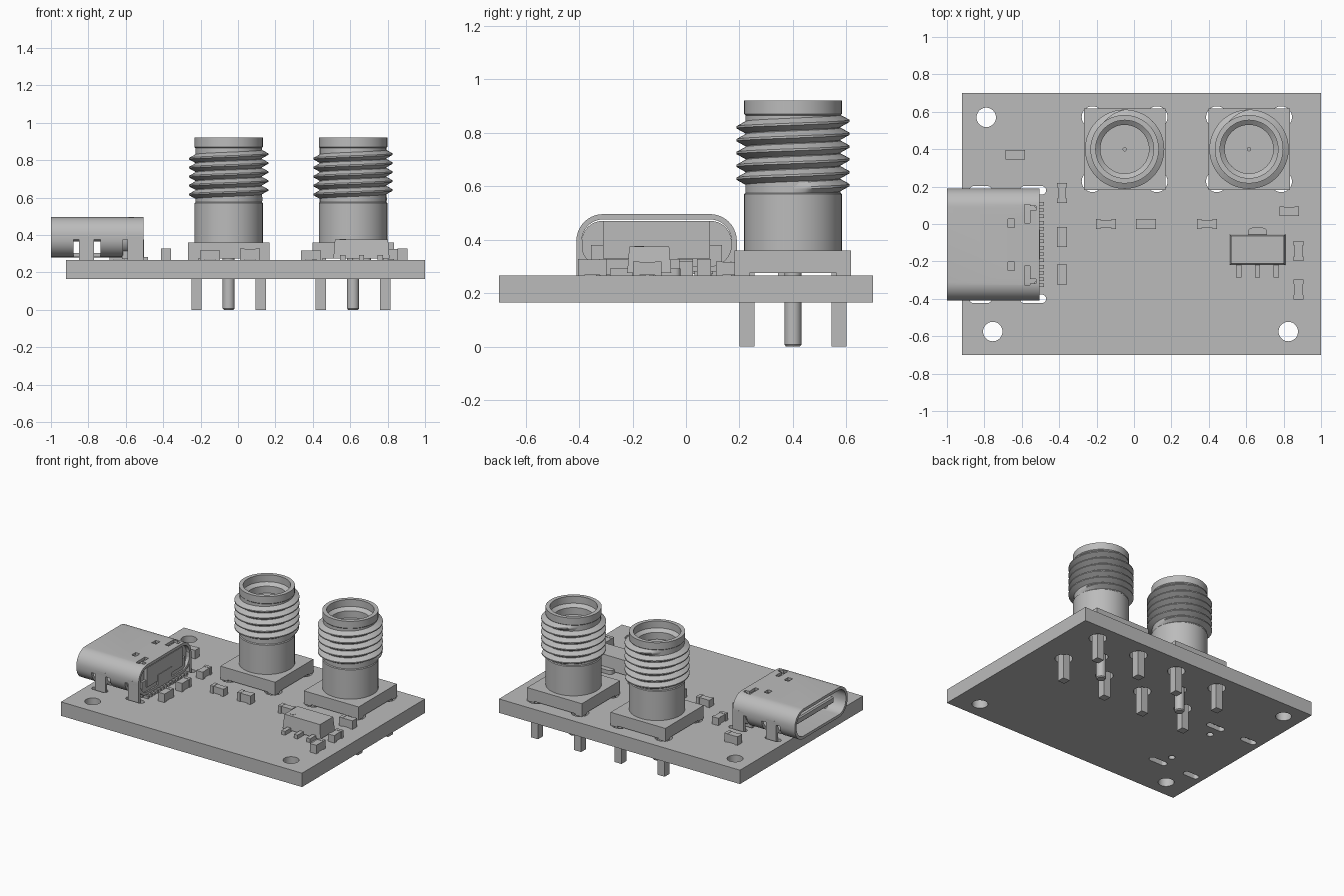
import bpy, bmesh
from math import sin, cos, pi, radians
from mathutils import Matrix

cube = bpy.data.objects.get("Cube")
if cube:
    bpy.data.objects.remove(cube, do_unlink=True)

grey = bpy.data.materials.new("plain grey")
grey.use_nodes = True
grey.diffuse_color = (0.5, 0.5, 0.5, 1)
grey.node_tree.nodes["Principled BSDF"].inputs["Base Color"].default_value = (0.5, 0.5, 0.5, 1)
parts = []


def add(name, mesh):
    mesh.materials.clear()
    mesh.materials.append(grey)
    ob = bpy.data.objects.new(name, mesh)
    bpy.context.collection.objects.link(ob)
    parts.append(ob)
    return ob


def boxes(name, spans, bevel=0):
    """One object made of boxes, each given as (x0, x1, y0, y1, z0, z1)."""
    bm = bmesh.new()
    for x0, x1, y0, y1, z0, z1 in spans:
        m = Matrix.Translation(((x0 + x1) / 2, (y0 + y1) / 2, (z0 + z1) / 2)) @ Matrix.Diagonal((x1 - x0, y1 - y0, z1 - z0, 1))
        bmesh.ops.create_cube(bm, size=1, matrix=m)
    if bevel:
        bmesh.ops.bevel(bm, geom=bm.edges[:], offset=bevel, segments=1, affect='EDGES')
    mesh = bpy.data.meshes.new(name)
    bm.to_mesh(mesh)
    bm.free()
    return add(name, mesh)


def rounded(cx, cy, w, h, r, seg=10):
    """Outline of a rectangle with rounded corners; a circle when w = h = 2r."""
    pts = []
    for k, (sx, sy) in enumerate(((1, 1), (-1, 1), (-1, -1), (1, -1))):
        for i in range(seg + 1):
            a = (k + i / seg) * pi / 2
            p = (cx + sx * (w / 2 - r) + r * cos(a), cy + sy * (h / 2 - r) + r * sin(a))
            if not pts or abs(p[0] - pts[-1][0]) + abs(p[1] - pts[-1][1]) > 1e-5:
                pts.append(p)
    if abs(pts[0][0] - pts[-1][0]) + abs(pts[0][1] - pts[-1][1]) < 1e-5:
        pts.pop()
    return pts


def plate(name, outlines, lo, hi, along_x=False):
    """Extrude an outline with holes, along z or along x."""
    cu = bpy.data.curves.new(name, 'CURVE')
    cu.dimensions, cu.fill_mode, cu.extrude = '2D', 'BOTH', (hi - lo) / 2
    for pts in outlines:
        sp = cu.splines.new('POLY')
        sp.points.add(len(pts) - 1)
        for p, co in zip(sp.points, pts):
            p.co = (*co, 0, 1)
        sp.use_cyclic_u = True
    tmp = bpy.data.objects.new(name + "_outline", cu)
    mesh = bpy.data.meshes.new_from_object(tmp)
    bpy.data.objects.remove(tmp)
    mesh.transform(Matrix.Translation((0, 0, (lo + hi) / 2)))
    if along_x:
        mesh.transform(Matrix(((0, 0, 1, 0), (1, 0, 0, 0), (0, 1, 0, 0), (0, 0, 0, 1))))
    bm = bmesh.new()
    bm.from_mesh(mesh)
    bmesh.ops.remove_doubles(bm, verts=bm.verts, dist=1e-5)
    bmesh.ops.recalc_face_normals(bm, faces=bm.faces)
    bm.to_mesh(mesh)
    bm.free()
    return add(name, mesh)


def lathe(name, profile, x, y, seg=48):
    bm = bmesh.new()
    vs = [bm.verts.new((r, 0, z)) for r, z in profile]
    es = [bm.edges.new(e) for e in zip(vs, vs[1:])]
    bmesh.ops.spin(bm, geom=vs + es, cent=(0, 0, 0), axis=(0, 0, 1), angle=2 * pi, steps=seg)
    bmesh.ops.remove_doubles(bm, verts=bm.verts, dist=1e-5)
    bmesh.ops.recalc_face_normals(bm, faces=bm.faces)
    bmesh.ops.translate(bm, verts=bm.verts, vec=(x, y, 0))
    mesh = bpy.data.meshes.new(name)
    bm.to_mesh(mesh)
    bm.free()
    return add(name, mesh)


def thread(name, x, y, z0, z1, pitch, root, crest, seg=48):
    """Helical ridge wound around a barrel, fading out at both ends."""
    bm = bmesh.new()
    n = round((z1 - z0) / pitch * seg)
    rows = []
    for i in range(n + 1):
        a, z = 2 * pi * i / seg, z0 + (z1 - z0) * i / n
        fade = min(1, i / 6, (n - i) / 6)
        top = root + (crest - root) * fade
        ring = ((root, -.48), (top, -.08), (top, .08), (root, .48))
        rows.append([bm.verts.new((x + r * cos(a), y + r * sin(a), z + h * pitch)) for r, h in ring])
    for a, b in zip(rows, rows[1:]):
        for k in range(3):
            bm.faces.new((a[k], b[k], b[k + 1], a[k + 1]))
    mesh = bpy.data.meshes.new(name)
    bm.to_mesh(mesh)
    bm.free()
    return add(name, mesh)


BOTTOM, TOP = 0.165, 0.265
coax = ((-0.05, 0.4), (0.615, 0.4))
corners = [(sx, sy) for sx in (-1, 1) for sy in (-1, 1)]
port_y = -0.11

# Circuit board with mounting holes, coax holes and port slots
holes = [rounded(x, y, .104, .104, .052) for x, y in ((-.79, .57), (-.755, -.575), (.825, -.575))]
for x, y in coax:
    holes += [rounded(x + .172 * sx, y + .172 * sy, .115, .115, .0575) for sx, sy in corners]
    holes.append(rounded(x, y, .09, .09, .045))
for s in (-1, 1):
    holes += [rounded(cx, port_y + s * .29, w, .045, .0224) for cx, w in ((-.82, .12), (-.54, .14))]
    holes.append(rounded(-.575, port_y + s * .194, .044, .044, .022))
plate("circuit_board", [rounded(.04, 0, 1.92, 1.4, .0005, 1)] + holes, BOTTOM, TOP)

# Threaded coaxial sockets
for i, (x, y) in enumerate(coax, 1):
    q = .218
    boxes(f"coax_{i}_base", [(x - q, x + q, y - q, y + q, .275, .36)])
    boxes(f"coax_{i}_legs", [(x + .172 * sx - .0275, x + .172 * sx + .0275,
                             y + .172 * sy - .0275, y + .172 * sy + .0275, 0, .28) for sx, sy in corners])
    boxes(f"coax_{i}_feet", [(x + .19 * sx - .028, x + .19 * sx + .028,
                             y + .19 * sy - .028, y + .19 * sy + .028, TOP, .277) for sx, sy in corners])
    lathe(f"coax_{i}_pin", [(0, 0), (.026, 0), (.032, .007), (.032, .28), (0, .28)], x, y, 24)
    lathe(f"coax_{i}_barrel", [(.183, .355), (.183, .57), (.178, .575), (.178, .865), (.183, .87), (.183, .92),
                              (.155, .92), (.155, .87), (.13, .85), (.13, .8), (.009, .8), (.009, .7), (0, .7)], x, y)
    thread(f"coax_{i}_thread", x, y, .592, .85, .048, .177, .212)

# Port shell with leg notches, latch windows and rear relief cuts
outer = rounded(port_y, .388, .6, .215, .1)
inner = rounded(port_y, .388, .56, .175, .08)
shell = plate("port_shell", [outer, inner], -1, -.505, True)
cuts = []
for s in (-1, 1):
    c = port_y + s * .3
    cuts += [(x0, x1, c - .08, c + .08, .2, .375) for x0, x1 in ((-.88, -.85), (-.77, -.735), (-.615, -.59))]
    w = port_y + s * .115
    cuts.append((-.675, -.64, w - .023, w + .023, .45, .55))
    r = port_y + s * .165
    cuts.append((-.585, -.555, r - .05, r + .05, .45, .55))
    cuts.append((-.56, -.525, r + s * .03 - .012, r + s * .03 + .012, .45, .55))
cutter = boxes("shell_cutter", cuts)
parts.remove(cutter)
cutter.hide_render = True
mod = shell.modifiers.new("notches", 'BOOLEAN')
mod.operation, mod.solver, mod.object = 'DIFFERENCE', 'EXACT', cutter
mod.use_self = True
bpy.context.view_layer.objects.active = shell
bpy.ops.object.modifier_apply(modifier="notches")
bpy.data.objects.remove(cutter, do_unlink=True)

# Port legs, tongue, insulating rear block, folded back plate and contacts
legs = []
for s in (-1, 1):
    a, b = sorted((port_y + s * .278, port_y + s * .3))
    legs += [(x0, x1, a, b, .19, .4) for x0, x1 in ((-.85, -.77), (-.59, -.505))]
boxes("port_legs", legs)
boxes("port_tongue", [(-.95, -.6, port_y - .22, port_y + .22, .365, .412)], .008)
plate("port_rear_block", [rounded(port_y, .385, .56, .17, .078)], -.64, -.53, True)
boxes("port_block_foot", [(-.62, -.515, port_y - .245, port_y + .245, .272, .38)])
boxes("port_back_plate", [(-.53, -.507, port_y - .2, port_y + .2, .33, .47),
                          (-.53, -.503, port_y - .08, port_y + .08, .28, .375)])
boxes("port_contacts", [(-.53, -.48, port_y + k * .0336 - .009, port_y + k * .0336 + .009, TOP, .282)
                        for k in [n - 6.5 for n in range(14)]])
boxes("port_pegs", [(-.592, -.558, port_y + s * .194 - .014, port_y + s * .194 + .014, .2, .28) for s in (-1, 1)])


# Small chips: end caps with a slimmer body, or a full-width body
def chip(name, x, y, upright, waisted):
    half, wide = .053, .026
    body = wide - (.005 if waisted else .002)
    top = .318 if waisted else .327
    spans = [(-half, -half + .024, -wide, wide, TOP, top), (half - .024, half, -wide, wide, TOP, top),
             (-half + .02, half - .02, -body, body, TOP + .003, top - .002)]
    if upright:
        spans = [(c, d, a, b, e, f) for a, b, c, d, e, f in spans]
    ob = boxes(name, spans)
    ob.data.transform(Matrix.Translation((x, y, 0)))


chips = [(-.635, .37, 0, 0), (-.385, .165, 1, 1), (-.385, -.07, 1, 0), (-.385, -.27, 1, 0), (-.15, 0, 0, 1),
         (.065, 0, 0, 0), (.39, 0, 0, 1), (.83, .068, 0, 0), (.88, -.145, 1, 1), (.88, -.35, 1, 0)]
for i, (x, y, upright, waisted) in enumerate(chips, 1):
    chip(f"chip_{i}", x, y, upright, waisted)

# Regulator: tapered body, cooling tab and three pins
body = boxes("regulator_body", [(.51, .81, -.22, -.055, .275, .375)])
for v in body.data.vertices:
    if v.co.z > .3:
        v.co.x += .008 if v.co.x < .66 else -.008
        v.co.y += .008 if v.co.y < -.14 else -.008
plate("regulator_tab", [rounded(.66, -.06, .1, .08, .02, 4)], TOP, .293)
boxes("regulator_pins", [(x - .014, x + .014, -.285, -.2, TOP, .293) for x in (.56, .66, .76)])
lathe("regulator_mark", [(0, .377), (.018, .377), (.018, .37)], .56, -.175, 20)

# Smooth round surfaces and keep the edges sharp
bpy.ops.object.select_all(action='DESELECT')
for ob in parts:
    ob.select_set(True)
bpy.context.view_layer.objects.active = parts[0]
bpy.ops.object.shade_smooth_by_angle(angle=radians(30))
